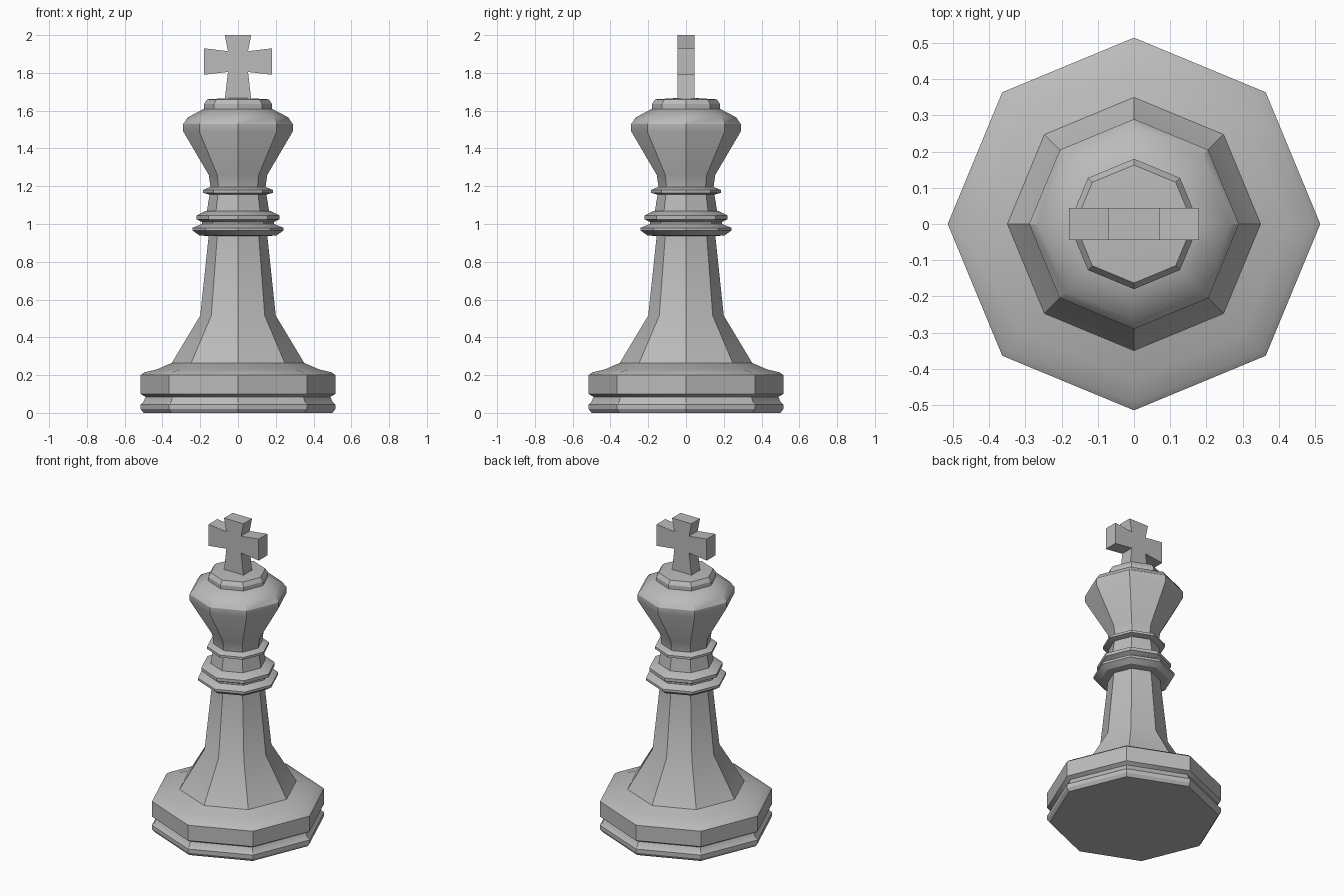
import bpy, bmesh
from math import cos, sin, pi, radians

cube = bpy.data.objects.get("Cube")
if cube:
    bpy.data.objects.remove(cube, do_unlink=True)

SIDES = 8

grey = bpy.data.materials.new("plain grey")
grey.use_nodes = True
colour = (0.5, 0.5, 0.5, 1)
grey.diffuse_color = colour
grey.node_tree.nodes["Principled BSDF"].inputs["Base Color"].default_value = colour


def finish(name, bm):
    bmesh.ops.recalc_face_normals(bm, faces=bm.faces)
    mesh = bpy.data.meshes.new(name)
    bm.to_mesh(mesh)
    bm.free()
    mesh.materials.append(grey)
    obj = bpy.data.objects.new(name, mesh)
    bpy.context.collection.objects.link(obj)
    return obj


def turned(name, profile):
    """Eight-sided turned part from (radius, height) points, capped at both ends."""
    bm = bmesh.new()
    rings = [[bm.verts.new((r * cos(2 * pi * i / SIDES), r * sin(2 * pi * i / SIDES), z))
              for i in range(SIDES)] for r, z in profile]
    for low, high in zip(rings, rings[1:]):
        for i in range(SIDES):
            j = (i + 1) % SIDES
            bm.faces.new((low[i], low[j], high[j], high[i]))
    bm.faces.new(rings[0])
    bm.faces.new(rings[-1])
    obj = finish(name, bm)
    bpy.ops.object.select_all(action="DESELECT")
    obj.select_set(True)
    bpy.context.view_layer.objects.active = obj
    bpy.ops.object.shade_smooth_by_angle(angle=radians(30))
    return obj


# Grooved plinth with a gently sloping top
turned("base", [(0.50, 0), (0.515, 0.02), (0.515, 0.045), (0.50, 0.06), (0.49, 0.085),
                (0.515, 0.10), (0.515, 0.20), (0.495, 0.215), (0.43, 0.23), (0.35, 0.265)])

# Flared shaft
turned("shaft", [(0.35, 0.265), (0.20, 0.515), (0.155, 0.94)])

# Double lower collar, neck and upper collar
turned("lower_collar", [(0.15, 0.935), (0.205, 0.94), (0.24, 0.965), (0.24, 0.98), (0.19, 1.0),
                        (0.19, 1.01), (0.22, 1.025), (0.22, 1.045), (0.17, 1.07)])
turned("neck", [(0.165, 1.065), (0.15, 1.16)])
turned("upper_collar", [(0.15, 1.155), (0.185, 1.165), (0.185, 1.18), (0.15, 1.195)])

# Flared head and small stepped cap
turned("head", [(0.145, 1.19), (0.155, 1.26), (0.29, 1.49), (0.29, 1.53), (0.265, 1.565), (0.18, 1.61)])
turned("cap", [(0.18, 1.605), (0.18, 1.635), (0.163, 1.66), (0.03, 1.668)])

# Cross with flared arms: right half outline, mirrored for the left
half = [(0.07, 1.66), (0.053, 1.805), (0.18, 1.79), (0.18, 1.93), (0.053, 1.915), (0.07, 2.0)]
outline = half + [(-x, z) for x, z in reversed(half)]
DEPTH = 0.044
bm = bmesh.new()
face = bm.faces.new([bm.verts.new((x, -DEPTH, z)) for x, z in outline])
extruded = bmesh.ops.extrude_face_region(bm, geom=[face], use_keep_orig=True)
moved = [g for g in extruded["geom"] if isinstance(g, bmesh.types.BMVert)]
bmesh.ops.translate(bm, verts=moved, vec=(0, 2 * DEPTH, 0))
finish("cross", bm)
